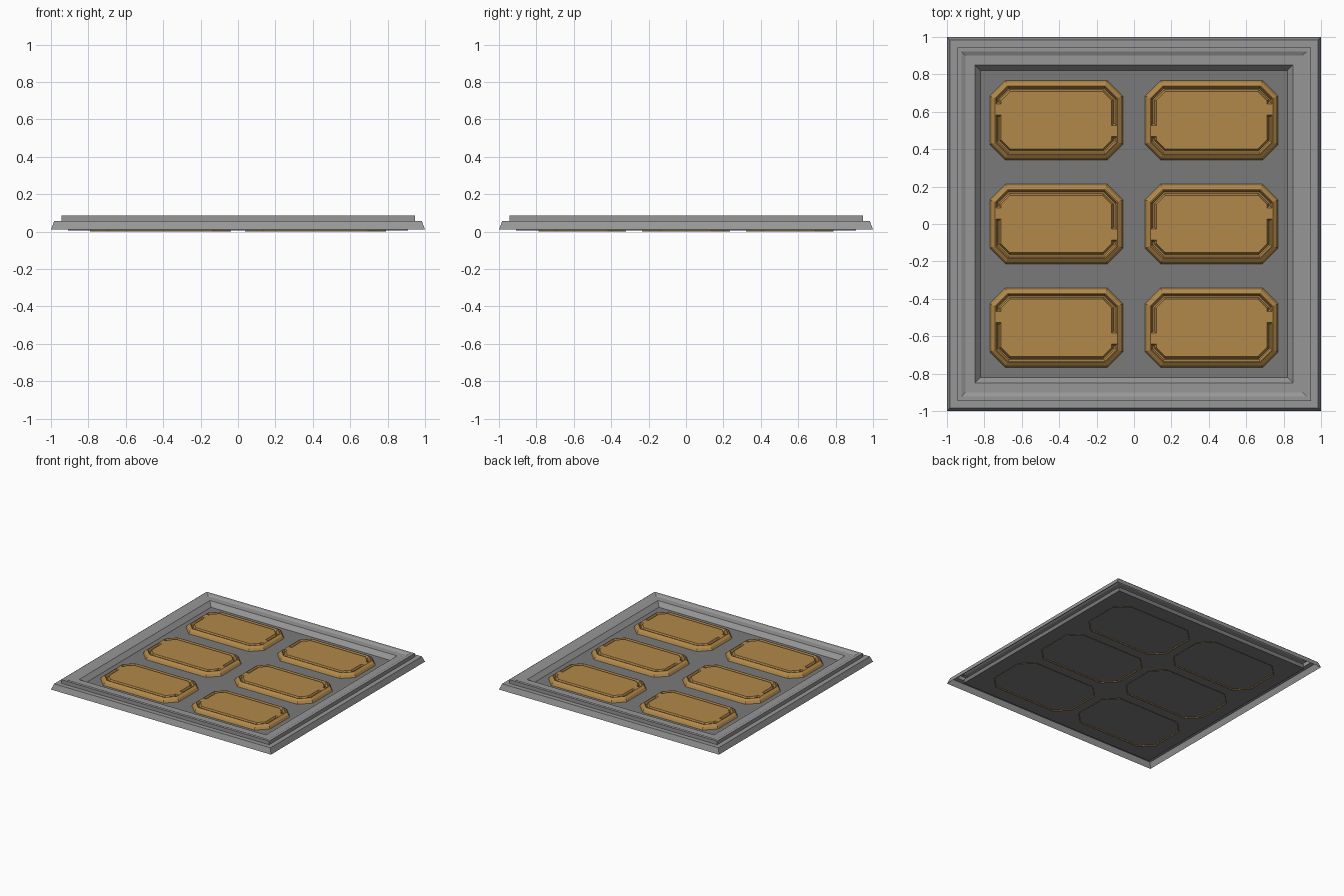
import bpy, bmesh

if "Cube" in bpy.data.objects:
    bpy.data.objects.remove(bpy.data.objects["Cube"])


def finish(name, bm, mat):
    mesh = bpy.data.meshes.new(name)
    bm.to_mesh(mesh)
    bm.free()
    obj = bpy.data.objects.new(name, mesh)
    bpy.context.collection.objects.link(obj)
    mesh.materials.append(mat)


def material(name, rgb):
    mat = bpy.data.materials.new(name)
    mat.diffuse_color = (*rgb, 1)
    mat.use_nodes = True
    mat.node_tree.nodes["Principled BSDF"].inputs["Base Color"].default_value = mat.diffuse_color
    return mat


gold = material("gold_paint", (.448, .25, .069))
grey = material("frame_grey", (.31, .31, .31))
dark = material("panel_grey", (.195, .195, .195))

# Square moulded frame: (half width, height) profile swept round four corners
profile = [(1.0, .011), (.983, .056), (.945, .056), (.945, .086), (.923, .086),
           (.902, .076), (.85, .076), (.82, .04)]
bm = bmesh.new()
rings = [[bm.verts.new((sx * h, sy * h, z))
          for sx, sy in ((-1, -1), (1, -1), (1, 1), (-1, 1))] for h, z in profile]
for a, b in zip(rings, rings[1:]):
    for i in range(4):
        j = (i + 1) % 4
        bm.faces.new((a[i], a[j], b[j], b[i]))
finish("moulded_frame", bm, grey)

# Back panel slab
bm = bmesh.new()
bmesh.ops.create_cube(bm, size=1)
bmesh.ops.scale(bm, verts=bm.verts, vec=(1.82, 1.82, .033))
bmesh.ops.translate(bm, verts=bm.verts, vec=(0, 0, .0235))
finish("back_panel", bm, dark)


# Octagonal tile with a groove broken once on each short side
def octagon(inset, end=0):
    hx, hy = .362 - inset, .219 - inset
    c = .087 - inset * .586
    lo, hi = .028 + end, .086 - end
    half = [(hx, -hy + c), (hx, -hi), (hx, -lo), (hx, hy - c), (hx - c, hy), (-hx + c, hy)]
    return half + [(-x, -y) for x, y in half]


GAPS = (1, 7)


def add_tile(name, cx, cy, side):
    bm = bmesh.new()

    def ring(inset, z, end=0):
        return [bm.verts.new((cx + side * x, cy + y, z)) for x, y in octagon(inset, end)]

    top, floor = .073, .052
    skirt, shoulder, rim = ring(-.016, 0), ring(.017, .059), ring(.035, top)
    g1, g2 = ring(.039, top), ring(.049, floor, -.003)
    g3, g4 = ring(.056, floor, -.003), ring(.066, top)
    n = len(rim)

    def quads(a, b, skip=()):
        for i in range(n):
            if i not in skip:
                j = (i + 1) % n
                bm.faces.new((a[i], a[j], b[j], b[i]))

    quads(skirt, shoulder)
    quads(shoulder, rim)
    quads(rim, g1)
    # gaps get end walls: shift groove floor ends away from the bridge
    for i in GAPS:
        for k, sgn in ((i, -1), (i + 1, 1)):
            d = .008 * sgn * (1 if i == 1 else -1)
            for g in (g2, g3):
                g[k].co.y += d
    for a, b in ((g1, g2), (g2, g3), (g3, g4)):
        quads(a, b, GAPS)
    for i in GAPS:
        bm.faces.new((g1[i], g1[i + 1], g4[i + 1], g4[i]))
        for k in (i, i + 1):
            bm.faces.new((g1[k], g2[k], g3[k], g4[k]))
    bm.faces.new(g4)
    bmesh.ops.recalc_face_normals(bm, faces=bm.faces)
    if sum(f.normal.z * f.calc_area() for f in bm.faces) < 0:
        bmesh.ops.reverse_faces(bm, faces=bm.faces)
    finish(name, bm, gold)


for row, cy in enumerate((.555, 0, -.555)):
    add_tile(f"left_tile_{row + 1}", -.415, cy, 1)
    add_tile(f"right_tile_{row + 1}", .415, cy, -1)
